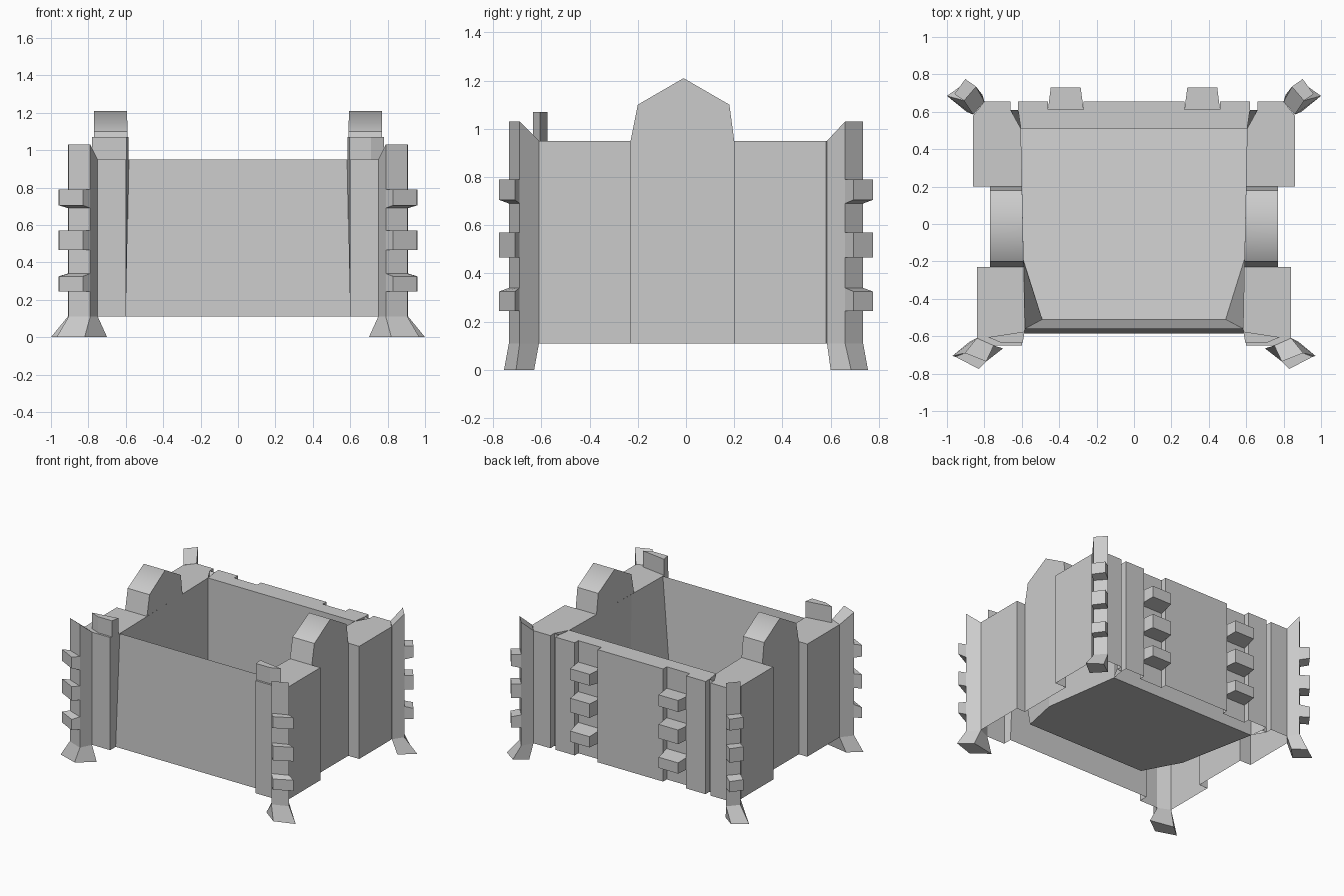
import bpy, bmesh

if "Cube" in bpy.data.objects:
    bpy.data.objects.remove(bpy.data.objects["Cube"])

ZB, ZT = 0.11, 0.95   # wall bottom, wall top


def finish(name, bm, mirror=True):
    bmesh.ops.remove_doubles(bm, verts=bm.verts, dist=1e-5)
    bmesh.ops.recalc_face_normals(bm, faces=bm.faces)
    me = bpy.data.meshes.new(name)
    bm.to_mesh(me)
    bm.free()
    ob = bpy.data.objects.new(name, me)
    bpy.context.collection.objects.link(ob)
    if mirror:
        mod = ob.modifiers.new("mirror", 'MIRROR')
        mod.use_mirror_merge = False
    return ob


def face(bm, pts):
    return bm.faces.new([bm.verts.new(p) for p in pts])


def loft(bm, rings, start=True, end=True):
    """Skin closed rings of 3D points."""
    for a, b in zip(rings, rings[1:]):
        n = len(a)
        for i in range(n):
            j = (i + 1) % n
            face(bm, [a[i], a[j], b[j], b[i]])
    if start:
        face(bm, rings[0])
    if end:
        face(bm, rings[-1])


def at(pts, z):
    return [(x, y, z) for x, y in pts]


def walls(bm, path, cap_extra=()):
    """Outer walls along an open path with a top cap, open below."""
    for (a, b), (c, d) in zip(path, path[1:]):
        face(bm, [(a, b, ZB), (c, d, ZB), (c, d, ZT), (a, b, ZT)])
    face(bm, at(list(path) + list(cap_extra), ZT))


# Corner slabs, front and back
bm = bmesh.new()
walls(bm, [(.77, -.23), (.84, -.23), (.84, -.61), (.75, -.65), (.60, -.65)],
      [(.583, -.56), (.59, -.20), (.59, -.23)])
face(bm, [(.60, -.65, ZB), (.60, -.585, ZB), (.583, -.56, ZT), (.60, -.65, ZT)])
finish("front_corner_slab", bm)
bm = bmesh.new()
walls(bm, [(.77, .20), (.86, .20), (.86, .58), (.80, .655), (.66, .655), (.66, .61), (.605, .51)],
      [(.598, .20)])
# sloping fill of the seam beside the back wall
face(bm, [(.605, .51, .80), (.62, .61, ZT), (.66, .61, ZT)])
face(bm, [(.62, .61, ZB), (.66, .61, ZB), (.66, .61, ZT), (.62, .61, ZT)])
finish("back_corner_slab", bm)

# Back wall with two recessed strips
half = [(.605, .51), (.62, .61), (.62, .655), (.46, .655), (.46, .612), (.27, .612), (.27, .655)]
bm = bmesh.new()
walls(bm, half + [(-x, y) for x, y in reversed(half)])
finish("back_wall", bm, False)

# Front panel, leaning slightly inwards
bm = bmesh.new()
face(bm, [(-.60, -.585, ZB), (.60, -.585, ZB), (.583, -.56, ZT), (-.583, -.56, ZT)])
finish("front_panel", bm, False)

# Inner tub: floor falling to the back and tapering inner walls
floor = [(.605, .51, .11), (.59, -.19, .20), (.49, -.51, .24)]
rim = [(.605, .51, ZT), (.59, -.20, ZT), (.583, -.56, ZT)]
full = lambda h: h + [(-x, y, z) for x, y, z in reversed(h)]
bm = bmesh.new()
loft(bm, [full(floor), full(rim)], True, False)
finish("inner_tub", bm, False)

# Side panels with gabled tops
gable = [(-.23, ZT), (-.20, 1.10), (-.01, 1.21), (.18, 1.10), (.20, ZT)]
inner = lambda y: .59 + max(0, y + .2) * .021
bm = bmesh.new()
face(bm, [(.77, y, z) for y, z in [(-.23, ZB)] + gable + [(.20, ZB)]])
face(bm, [(inner(y), y, z) for y, z in gable])
for i, ((a, b), (c, d)) in enumerate(zip(gable, gable[1:])):
    f = face(bm, [(inner(a), a, b), (.77, a, b), (.77, c, d), (inner(c), c, d)])
    f.smooth = i in (1, 2)
finish("side_gable", bm)

# Small raised blocks on the front corners
tab = [(.585, -.575), (.595, -.635), (.71, -.635), (.78, -.605)]
bm = bmesh.new()
loft(bm, [at(tab, ZT), at(tab, 1.07)])
finish("front_top_block", bm)

# Corner posts with flared feet
posts = {
    "front": ([(.75, -.65), (.79, -.735), (.905, -.69), (.84, -.61)],
              [(.70, -.665), (.82, -.755), (.97, -.705), (.88, -.63)],
              [(.83, -.775), (.955, -.71)]),
    "back": ([(.80, .655), (.845, .735), (.91, .66), (.86, .585)],
             [(.81, .69), (.90, .755), (1.0, .685), (.895, .60)],
             [(.902, .775), (.96, .695)]),
}
# Stud rows: base z range, outer z range
rows = [(.245, .34, .245, .325), (.465, .57, .465, .57), (.69, .79, .705, .79)]


def studs(name, base, outer):
    bm = bmesh.new()
    for z0, z1, o0, o1 in rows:
        ring = lambda p, a, b: [(*p[0], a), (*p[1], a), (*p[1], b), (*p[0], b)]
        loft(bm, [ring(base, z0, z1), ring(outer, o0, o1)])
    finish(name, bm)


for side, (post, foot, stud) in posts.items():
    bm = bmesh.new()
    top = [(x, y, z) for (x, y), z in zip(post, (ZT, 1.03, 1.03, ZT))]
    loft(bm, [at(foot, 0), at(post, ZB), top])
    finish(side + "_corner_post", bm)
    studs(side + "_post_studs", post[1:3], stud)

# Studs on the back wall strips
studs("back_wall_studs", [(.27, .612), (.46, .612)], [(.285, .73), (.445, .73)])
